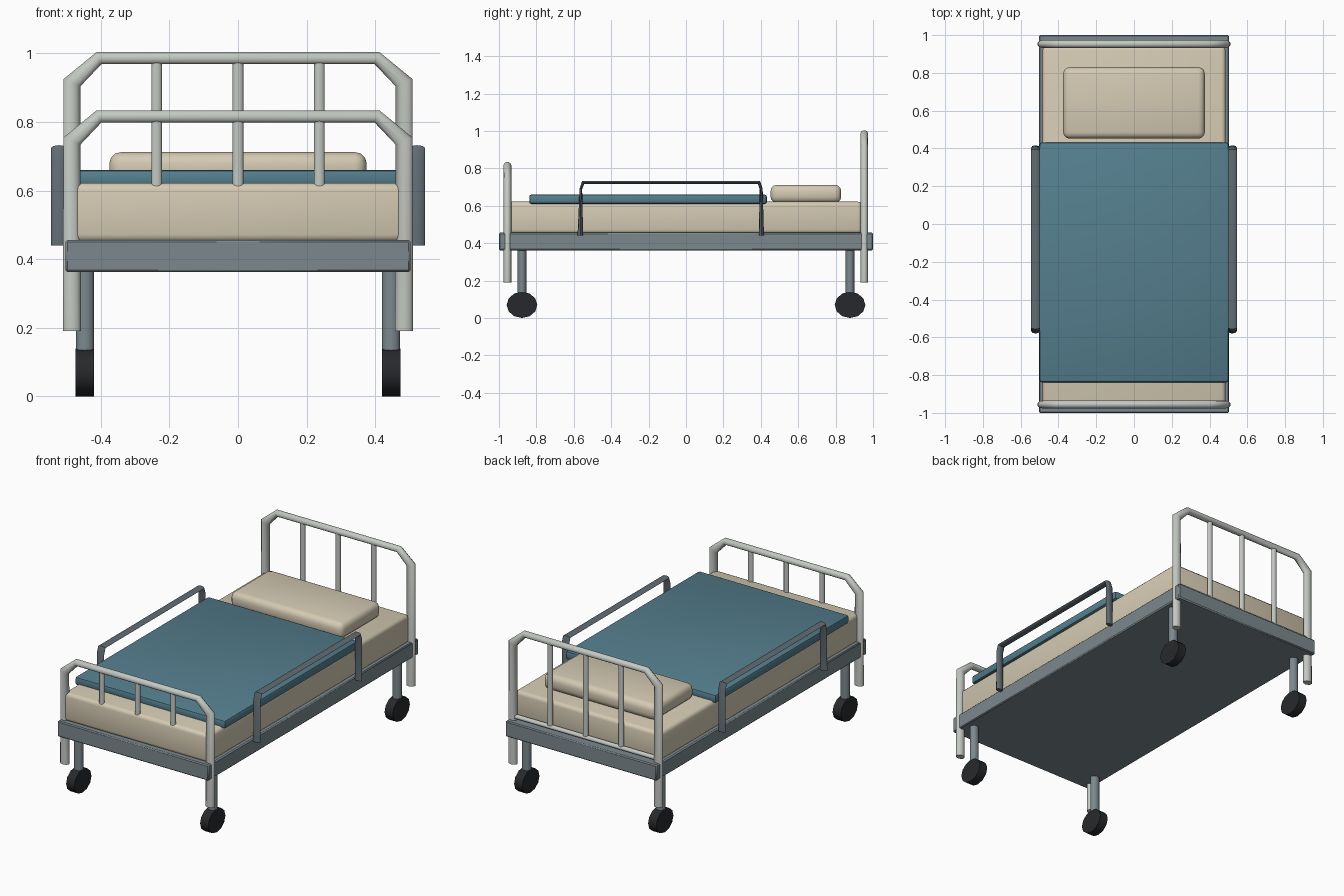
import bpy, bmesh
from math import cos, sin, pi
from mathutils import Vector

if "Cube" in bpy.data.objects:
    bpy.data.objects.remove(bpy.data.objects["Cube"])


def material(name, rgb):
    m = bpy.data.materials.new(name)
    m.diffuse_color = (*rgb, 1)
    m.use_nodes = True
    m.node_tree.nodes["Principled BSDF"].inputs["Base Color"].default_value = m.diffuse_color
    return m


FRAME = material("blue_grey_metal", (0.20, 0.25, 0.27))
TUBE = material("pale_metal", (0.55, 0.58, 0.54))
CLOTH = material("cream_cloth", (0.66, 0.59, 0.45))
BLUE = material("blue_blanket", (0.09, 0.21, 0.27))
RAIL = material("dark_metal", (0.12, 0.15, 0.17))
RUBBER = material("rubber", (0.02, 0.022, 0.025))


def finish(bm, name, mat, smooth=40):
    bmesh.ops.recalc_face_normals(bm, faces=bm.faces)
    me = bpy.data.meshes.new(name)
    bm.to_mesh(me)
    bm.free()
    ob = bpy.data.objects.new(name, me)
    bpy.context.collection.objects.link(ob)
    me.materials.append(mat)
    bpy.ops.object.select_all(action='DESELECT')
    ob.select_set(True)
    bpy.context.view_layer.objects.active = ob
    bpy.ops.object.shade_smooth_by_angle(angle=smooth * pi / 180)
    return ob


def box(name, lo, hi, bevel, segments, mat):
    """Rounded box between two corners."""
    lo, hi = Vector(lo), Vector(hi)
    bm = bmesh.new()
    bmesh.ops.create_cube(bm, size=1)
    for v in bm.verts:
        v.co = (lo + hi) / 2 + v.co * (hi - lo)
    bmesh.ops.bevel(bm, geom=bm.edges[:], offset=bevel, segments=segments,
                    profile=0.5, affect='EDGES')
    return finish(bm, name, mat)


def sweep(name, path, axis, axis_r, mat, sides=10):
    """Elliptical tube along a planar path of (x, y, z, radius)."""
    n = Vector(axis)
    pts = [Vector(p[:3]) for p in path]
    bm = bmesh.new()
    rings = []
    for i, p in enumerate(pts):
        t = Vector()
        if i > 0:
            t += (p - pts[i - 1]).normalized()
        if i < len(pts) - 1:
            t += (pts[i + 1] - p).normalized()
        side = n.cross(t).normalized() * path[i][3]
        rings.append([bm.verts.new(p + n * axis_r * cos(2 * pi * k / sides)
                                   + side * sin(2 * pi * k / sides))
                      for k in range(sides)])
    for a, b in zip(rings, rings[1:]):
        for k in range(sides):
            j = (k + 1) % sides
            bm.faces.new((a[k], a[j], b[j], b[k]))
    bm.faces.new(rings[0])
    bm.faces.new(rings[-1])
    return finish(bm, name, mat, 50)


# Base and bedding
box("bed_frame", (-0.503, -1, 0.362), (0.503, 1, 0.456), 0.006, 1, FRAME)
box("mattress", (-0.485, -0.972, 0.45), (0.485, 0.94, 0.622), 0.022, 3, CLOTH)
box("blanket", (-0.5, -0.838, 0.61), (0.5, 0.432, 0.66), 0.012, 2, BLUE)
box("pillow", (-0.375, 0.452, 0.615), (0.375, 0.83, 0.712), 0.034, 3, CLOTH)

# Head and foot ends: bent tube, lower cross bar and three uprights
for label, y, top in (("head", 0.953, 0.986), ("foot", -0.955, 0.816)):
    half = [(-0.484, y, 0.19, 0.028), (-0.484, y, top - 0.072, 0.028),
            (-0.405, y, top, 0.02)]
    mirrored = [(-p[0], *p[1:]) for p in reversed(half)]
    sweep(label + "_board_tube", half + mirrored, (0, 1, 0), 0.021, TUBE)
    sweep(label + "_board_cross_bar", [(-0.484, y, 0.475, 0.013), (0.484, y, 0.475, 0.013)],
          (0, 1, 0), 0.015, TUBE)
    for i, x in enumerate((-0.237, 0, 0.237)):
        sweep(f"{label}_board_upright_{i}", [(x, y, 0.475, 0.0165), (x, y, top, 0.0165)],
              (0, 1, 0), 0.0125, TUBE)

for s, side in ((-1, "left"), (1, "right")):
    # Side guard rail
    x = s * 0.521
    sweep(side + "_guard_rail",
          [(x, -0.565, 0.44, 0.015), (x, -0.562, 0.69, 0.007), (x, -0.55, 0.724, 0.01),
           (x, 0.39, 0.724, 0.01), (x, 0.402, 0.69, 0.008), (x, 0.403, 0.44, 0.014)],
          (1, 0, 0), 0.024, RAIL, 8)
    # Legs and wheels
    for y, end in ((-0.877, "front"), (0.877, "back")):
        x = s * 0.446
        sweep(f"{end}_{side}_leg", [(x, y, 0.088, 0.028), (x, y, 0.37, 0.028)],
              (0, 1, 0), 0.024, FRAME)
        sweep(f"{end}_{side}_wheel", [(x - 0.027, y, 0.07, 0.07), (x + 0.027, y, 0.07, 0.07)],
              (0, 1, 0), 0.082, RUBBER, 12)
